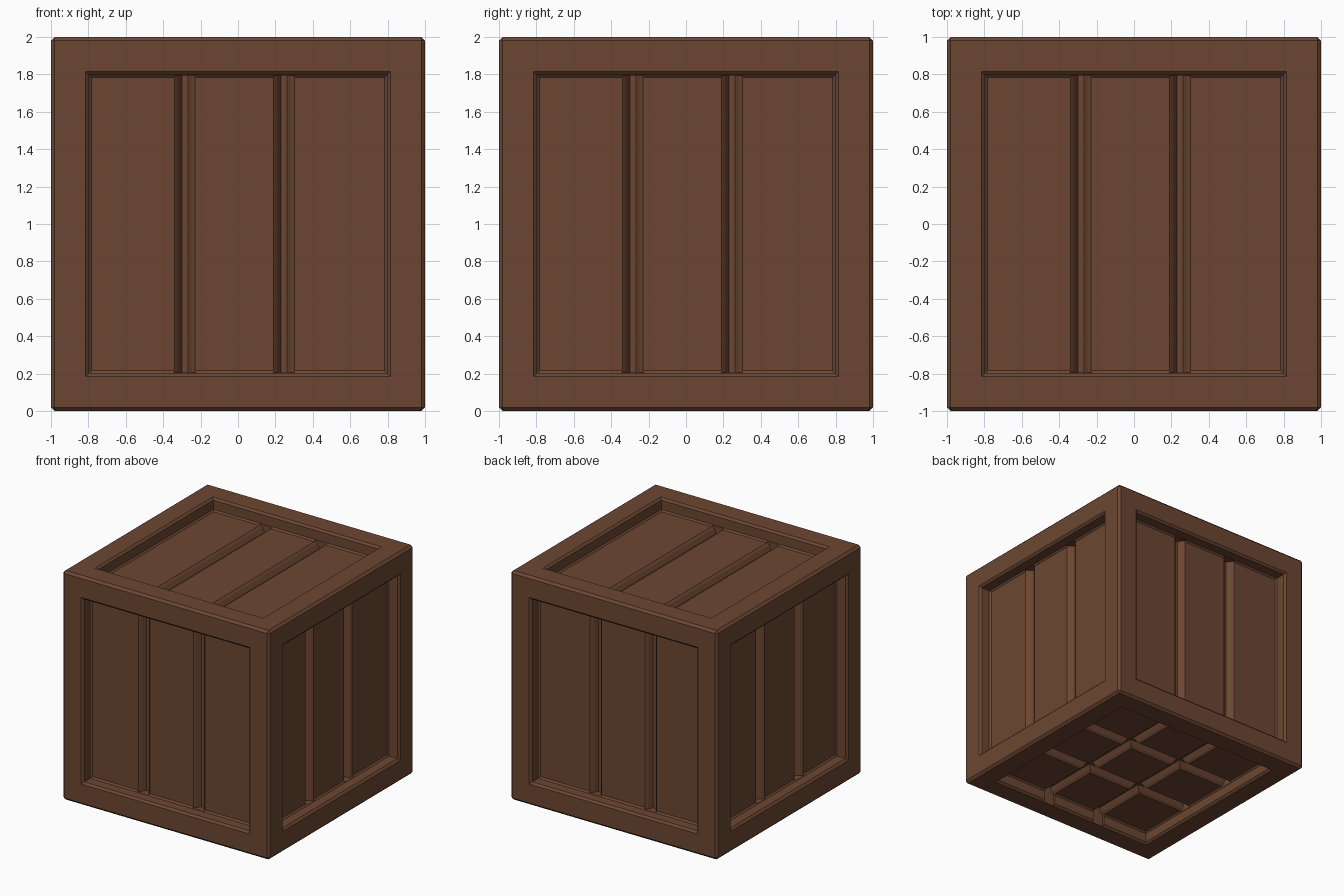
import bpy, bmesh
from mathutils import Vector

if "Cube" in bpy.data.objects:
    bpy.data.objects.remove(bpy.data.objects["Cube"])

wood = bpy.data.materials.new("brown_wood")
wood.diffuse_color = (0.15, 0.062, 0.032, 1)
wood.use_nodes = True
wood.node_tree.nodes["Principled BSDF"].inputs["Base Color"].default_value = wood.diffuse_color
CENTRE = Vector((0, 0, 1))
X, Y, Z = Vector((1, 0, 0)), Vector((0, 1, 0)), Vector((0, 0, 1))


def make_object(name, bm):
    bmesh.ops.recalc_face_normals(bm, faces=bm.faces)
    mesh = bpy.data.meshes.new(name)
    bm.to_mesh(mesh)
    bm.free()
    obj = bpy.data.objects.new(name, mesh)
    obj.location = CENTRE
    bpy.context.collection.objects.link(obj)
    mesh.materials.append(wood)
    return obj


def prism(bm, profile, across, along, out, half):
    """Extrude an (across, out) profile along a direction, both ways."""
    ends = [[bm.verts.new(across * a + out * o + along * s) for a, o in profile]
            for s in (-half, half)]
    n = len(profile)
    for i in range(n):
        j = (i + 1) % n
        bm.faces.new((ends[0][i], ends[0][j], ends[1][j], ends[1][i]))
    for ring in ends:
        bm.faces.new(ring)


def groove_profile(c, top):
    """Gap between two planks: chamfered lips, sloped sides, flat floor."""
    return [(c - 0.057, top), (c - 0.057, 0.891), (c - 0.039, 0.873),
            (c - 0.016, 0.835), (c + 0.016, 0.835), (c + 0.037, 0.873),
            (c + 0.056, 0.891), (c + 0.056, top)]


# Crate body: bevelled cube, each side inset to a frame around a sunken panel
bm = bmesh.new()
bmesh.ops.create_cube(bm, size=2)
bmesh.ops.bevel(bm, geom=bm.edges[:], offset=0.02, segments=1,
                profile=0.5, affect='EDGES')
sides = [f for f in bm.faces if f.calc_area() > 3]
for thickness, depth in ((0.165, 0), (0.018, -0.017), (0, -0.08), (0.014, -0.013)):
    bmesh.ops.inset_individual(bm, faces=sides, thickness=thickness, depth=depth,
                               use_even_offset=True)
crate = make_object("crate_body", bm)

# Plank gaps: two per side, running the same way on opposite sides
lengthwise = bmesh.new()
crosswise = bmesh.new()
for c in (-0.284, 0.247):
    for across, along, out in ((X, Z, Y), (Y, Z, X)):
        for sign in (-1, 1):
            prism(lengthwise, groove_profile(c, 0.91), across, along, out * sign, 0.795)
    prism(lengthwise, groove_profile(c, 0.91), X, Y, Z, 0.795)
    # The underside has gaps both ways; one pair notches the frame
    prism(lengthwise, groove_profile(c, 1.02), X, Y, -Z, 0.812)
    prism(crosswise, groove_profile(c, 0.91), Y, X, -Z, 0.795)

for name, gaps in (("plank_gap_cutter", lengthwise), ("underside_gap_cutter", crosswise)):
    cutter = make_object(name, gaps)
    cutter.hide_render = True
    cutter.hide_set(True)
    cut = crate.modifiers.new(name, 'BOOLEAN')
    cut.operation = 'DIFFERENCE'
    cut.solver = 'EXACT'
    cut.object = cutter
